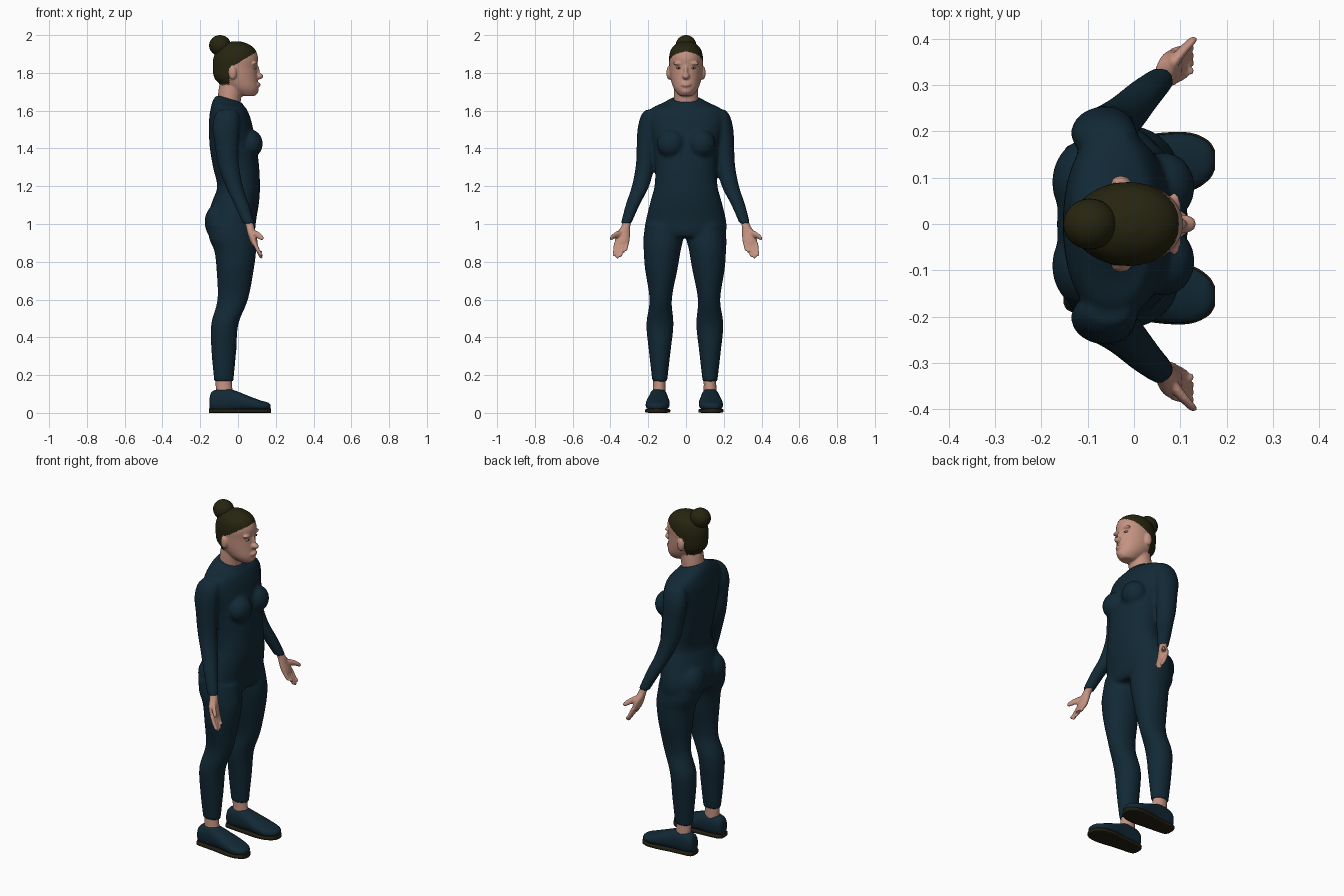
import bpy, bmesh, math
from mathutils import Matrix, Vector


def material(name, rgb):
    m = bpy.data.materials.new(name)
    m.diffuse_color = (*rgb, 1)
    return m


NAVY = material("navy cloth", (0.006, 0.022, 0.036))
SKIN = material("skin", (0.55, 0.29, 0.22))
HAIR = material("dark olive hair", (0.020, 0.018, 0.005))
SOLE = material("dark sole", (0.016, 0.014, 0.006))
WHITE = material("eye white", (0.65, 0.6, 0.55))
IRIS = material("dark iris", (0.02, 0.012, 0.008))


def spline(rows, steps):
    """Catmull-Rom interpolation of section rows."""
    rows = [list(r) + [0] * (6 - len(r)) for r in rows]
    out = []
    for i in range(len(rows) - 1):
        a, b = rows[max(i - 1, 0)], rows[i]
        c, d = rows[i + 1], rows[min(i + 2, len(rows) - 1)]
        for s in range(steps):
            t = s / steps
            out.append([0.5 * (2 * q + (r - p) * t + (2 * p - 5 * q + 4 * r - w) * t * t
                        + (3 * q - p - 3 * r + w) * t ** 3) for p, q, r, w in zip(a, b, c, d)])
    return out + [rows[-1]]


def loft(bm, rows, axis=2, side=1, shift=0.0, power=2.0, n=28, steps=4):
    """Rows are (x, y, z, radius a, radius b, slope); rings lie across the axis."""
    u, v = [k for k in range(3) if k != axis]
    rings = []
    for r in spline(rows, steps):
        ring = []
        for j in range(n):
            a = 2 * math.pi * j / n
            c, s = math.cos(a), math.sin(a)
            p = r[:3]
            du = max(r[3], .001) * math.copysign(abs(c) ** (2 / power), c)
            p[u] += du
            p[v] += max(r[4], .001) * math.copysign(abs(s) ** (2 / power), s)
            p[axis] += r[5] * du
            ring.append(bm.verts.new((p[0], p[1] * side + shift, p[2])))
        rings.append(ring)
    for a, b in zip(rings, rings[1:]):
        for j in range(n):
            bm.faces.new((a[j], a[(j + 1) % n], b[(j + 1) % n], b[j]))
    bm.faces.new(rings[0])
    bm.faces.new(rings[-1])


def blob(bm, loc, radii):
    m = Matrix.Translation(loc) @ Matrix.Diagonal((*radii, 1))
    bmesh.ops.create_uvsphere(bm, u_segments=24, v_segments=16, radius=1, matrix=m)


def finish(name, bm, mat, voxel=0, smooth=4):
    """Make the object; with a voxel size, fuse its overlapping parts and bake."""
    bmesh.ops.recalc_face_normals(bm, faces=bm.faces)
    me = bpy.data.meshes.new(name)
    bm.to_mesh(me)
    bm.free()
    ob = bpy.data.objects.new(name, me)
    bpy.context.collection.objects.link(ob)
    if voxel:
        r = ob.modifiers.new("fuse", 'REMESH')
        r.mode, r.voxel_size = 'VOXEL', voxel
        s = ob.modifiers.new("soften", 'SMOOTH')
        s.factor, s.iterations = 0.5, smooth
        dg = bpy.context.evaluated_depsgraph_get()
        baked = bpy.data.meshes.new_from_object(ob.evaluated_get(dg))
        ob.modifiers.clear()
        ob.data = baked
    ob.data.materials.clear()
    ob.data.materials.append(mat)
    for p in ob.data.polygons:
        p.use_smooth = True
    return ob


# Clothing: torso, bust, hips, sleeves and trouser legs fused together
bm = bmesh.new()
loft(bm, [(-.045, 0, 1.663, .066, .074, -.3), (-.05, 0, 1.64, .082, .12, -.2),
          (-.05, 0, 1.61, .095, .185), (-.042, 0, 1.55, .111, .205),
          (-.027, 0, 1.42, .124, .175), (-.01, 0, 1.30, .122, .163),
          (.003, 0, 1.20, .113, .167), (-.012, 0, 1.12, .124, .188),
          (-.035, 0, 1.02, .131, .212), (-.033, -.003, .96, .122, .216),
          (-.03, -.005, .93, .105, .20)], power=2.2, n=40)
LEG = [(-.04, .115, 1.0, .12, .095), (-.03, .115, .92, .122, .105),
       (-.015, .12, .86, .111, .098), (-.015, .125, .76, .099, .086),
       (-.028, .128, .60, .081, .059), (-.07, .132, .47, .072, .072),
       (-.075, .133, .33, .066, .058), (-.075, .133, .165, .051, .039)]
ARM = [(-.055, .18, 1.605, .045, .03), (-.06, .19, 1.57, .066, .047),
       (-.065, .20, 1.50, .071, .054), (-.06, .206, 1.42, .063, .052),
       (-.05, .214, 1.31, .056, .049), (-.02, .238, 1.20, .046, .046),
       (.02, .28, 1.10, .039, .037), (.058, .315, 1.0, .031, .028)]
for side in (1, -1):
    loft(bm, LEG, side=side, shift=-.006)
    loft(bm, ARM, side=side, shift=-.003)
    blob(bm, (.065, side * .08, 1.425), (.066, .075, .075))
    blob(bm, (-.097, side * .09, 1.01), (.08, .095, .10))
finish("clothing", bm, NAVY, .009, 5)

# Head: skull, neck, nose, lips and ears, with hair coloured by a hairline rule
bm = bmesh.new()
loft(bm, [(.05, 0, 1.677, .035, .03), (.038, 0, 1.69, .063, .045),
          (.02, 0, 1.72, .088, .066), (-.01, 0, 1.77, .114, .082),
          (-.016, 0, 1.83, .117, .088), (-.012, 0, 1.88, .118, .09),
          (-.01, 0, 1.925, .10, .079), (-.01, 0, 1.953, .065, .052),
          (-.01, 0, 1.967, .02, .02)], n=36)
loft(bm, [(-.05, 0, 1.59, .06, .064), (-.045, 0, 1.67, .062, .065),
          (-.033, 0, 1.74, .065, .063), (-.02, 0, 1.80, .06, .06)])
blob(bm, (.108, 0, 1.782), (.026, .02, .017))      # nose tip
blob(bm, (.097, 0, 1.808), (.018, .012, .035))     # nose bridge
blob(bm, (.099, 0, 1.737), (.021, .028, .014))     # lips
blob(bm, (.085, 0, 1.705), (.024, .03, .02))       # chin
for side in (1, -1):
    blob(bm, (-.028, side * .09, 1.80), (.021, .014, .036))  # ears
    blob(bm, (.086, side * .038, 1.85), (.015, .03, .010))   # brows
head = finish("head", bm, SKIN, .005, 3)
head.data.materials.append(HAIR)
for p in head.data.polygons:
    x, y, z = p.center
    ear = z < 1.84 and abs(y) > .089 and x > -.06
    back = x < -.045 and z > 1.735
    if (back or z > 1.84 + (x + .02) * .6) and not ear:
        p.material_index = 1

# Hair bun
bm = bmesh.new()
blob(bm, (-.095, 0, 1.945), (.058, .055, .055))
finish("hair_bun", bm, HAIR)

# Eyes
for name, mat, x, radii in (("eye_whites", WHITE, .088, (.008, .014, .006)),
                            ("irises", IRIS, .0925, (.005, .006, .0055))):
    bm = bmesh.new()
    for side in (1, -1):
        blob(bm, (x, side * .038, 1.826), radii)
    finish(name, bm, mat)

# Hands: palm, four fingers and an outward thumb, palms facing forward
bm = bmesh.new()
for side in (1, -1):
    loft(bm, [(.045, .304, 1.035, .022, .022), (.063, .318, .99, .022, .023),
              (.072, .332, .95, .022, .036), (.083, .338, .91, .02, .039),
              (.091, .342, .885, .014, .036)], side=side)
    for i, tip in enumerate((.848, .826, .818, .830)):
        k = i - 1.5
        y0, y1 = .342 + k * .019, .355 + k * .0165
        loft(bm, [(.088, y0, .90, .012, .011), (.105, (y0 + y1) / 2, .862, .011, .0105),
                  (.121, y1, tip + .008, .009, .009), (.124, y1, tip, .004, .004)],
             side=side, n=14)
    loft(bm, [(.078, .34, .95, .016, .022), (.103, .372, .942, .014, .017),
              (.123, .394, .928, .012, .013), (.129, .404, .922, .005, .006)],
         axis=1, side=side, n=16)
finish("hands", bm, SKIN, .0045, 2)

# Ankles
bm = bmesh.new()
for side in (1, -1):
    loft(bm, [(-.075, .133, .21, .042, .033), (-.075, .134, .15, .043, .033),
              (-.07, .136, .08, .045, .036)], side=side, shift=-.007)
finish("ankles", bm, SKIN)

# Shoes and their soles share one outline
SHOE = [(-.150, .137, .05, .022, .03), (-.135, .137, .062, .04, .052),
        (-.07, .137, .066, .048, .066), (-.01, .138, .062, .054, .054),
        (.06, .14, .049, .063, .039), (.12, .143, .038, .060, .028),
        (.158, .146, .035, .040, .020), (.172, .147, .034, .018, .010)]
bm = bmesh.new()
for side in (1, -1):
    loft(bm, SHOE, axis=0, side=side, shift=-.009, power=2.4)
finish("shoes", bm, NAVY)
bm = bmesh.new()
for side in (1, -1):
    loft(bm, [(x * 1.015, y, .011, ry + .003, .011) for x, y, z, ry, rz in SHOE],
         axis=0, side=side, shift=-.009, power=5)
finish("soles", bm, SOLE)
